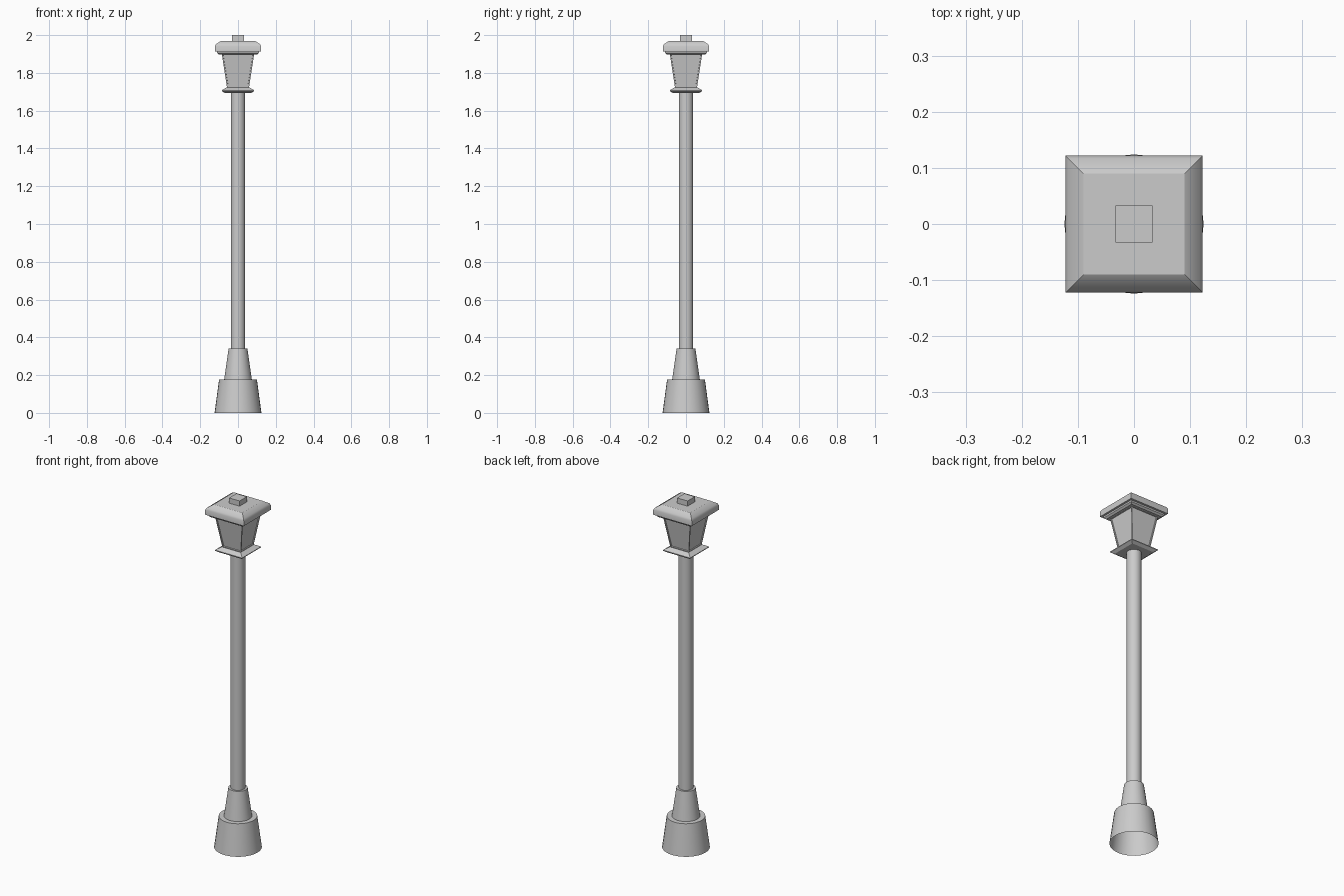
import bpy, bmesh, math

if "Cube" in bpy.data.objects:
    bpy.data.objects.remove(bpy.data.objects["Cube"])


def stack(name, profile, sides=4, angle=31.5, cap_bottom=True, panels=False):
    """Loft (half width, z) rings; 4 sides gives axis-aligned squares."""
    bm = bmesh.new()
    grow = math.sqrt(2) if sides == 4 else 1
    rings = []
    for r, z in profile:
        ring = []
        for i in range(sides):
            a = 2 * math.pi * (i + 0.5) / sides if sides == 4 else 2 * math.pi * i / sides
            ring.append(bm.verts.new((r * grow * math.cos(a), r * grow * math.sin(a), z)))
        rings.append(ring)
    walls = []
    for lo, hi in zip(rings, rings[1:]):
        for i in range(sides):
            j = (i + 1) % sides
            walls.append(bm.faces.new((lo[i], lo[j], hi[j], hi[i])))
    bm.faces.new(rings[-1])
    if cap_bottom:
        bm.faces.new(rings[0][::-1])
    bm.normal_update()
    if panels:
        # framed, recessed glass panes
        bmesh.ops.inset_individual(bm, faces=walls, thickness=0.009, depth=0)
        bmesh.ops.inset_individual(bm, faces=walls, thickness=0.001, depth=-0.005)
    mesh = bpy.data.meshes.new(name)
    bm.to_mesh(mesh)
    bm.free()
    ob = bpy.data.objects.new(name, mesh)
    bpy.context.collection.objects.link(ob)
    bpy.ops.object.select_all(action='DESELECT')
    ob.select_set(True)
    bpy.context.view_layer.objects.active = ob
    bpy.ops.object.shade_smooth_by_angle(angle=math.radians(angle))
    return ob


# round post and stepped foot
stack("base_lower", [(0.124, 0), (0.1, 0.178)], 32, cap_bottom=False)
stack("base_upper", [(0.073, 0.178), (0.05, 0.34)], 32, cap_bottom=False)
stack("pole", [(0.038, 0.34), (0.038, 1.697)], 32, cap_bottom=False)

# square lantern head
stack("lantern_tray", [(0.07, 1.693), (0.086, 1.704), (0.086, 1.708), (0.062, 1.722)], angle=10)
stack("lantern_body", [(0.058, 1.72), (0.086, 1.902)], panels=True, angle=10)
stack("lantern_collar", [(0.1, 1.897), (0.11, 1.905), (0.11, 1.916)], angle=10)
stack("roof", [(0.122, 1.914), (0.122, 1.942), (0.117, 1.952), (0.09, 1.97)])
stack("roof_knob", [(0.033, 1.968), (0.033, 2.0)])
